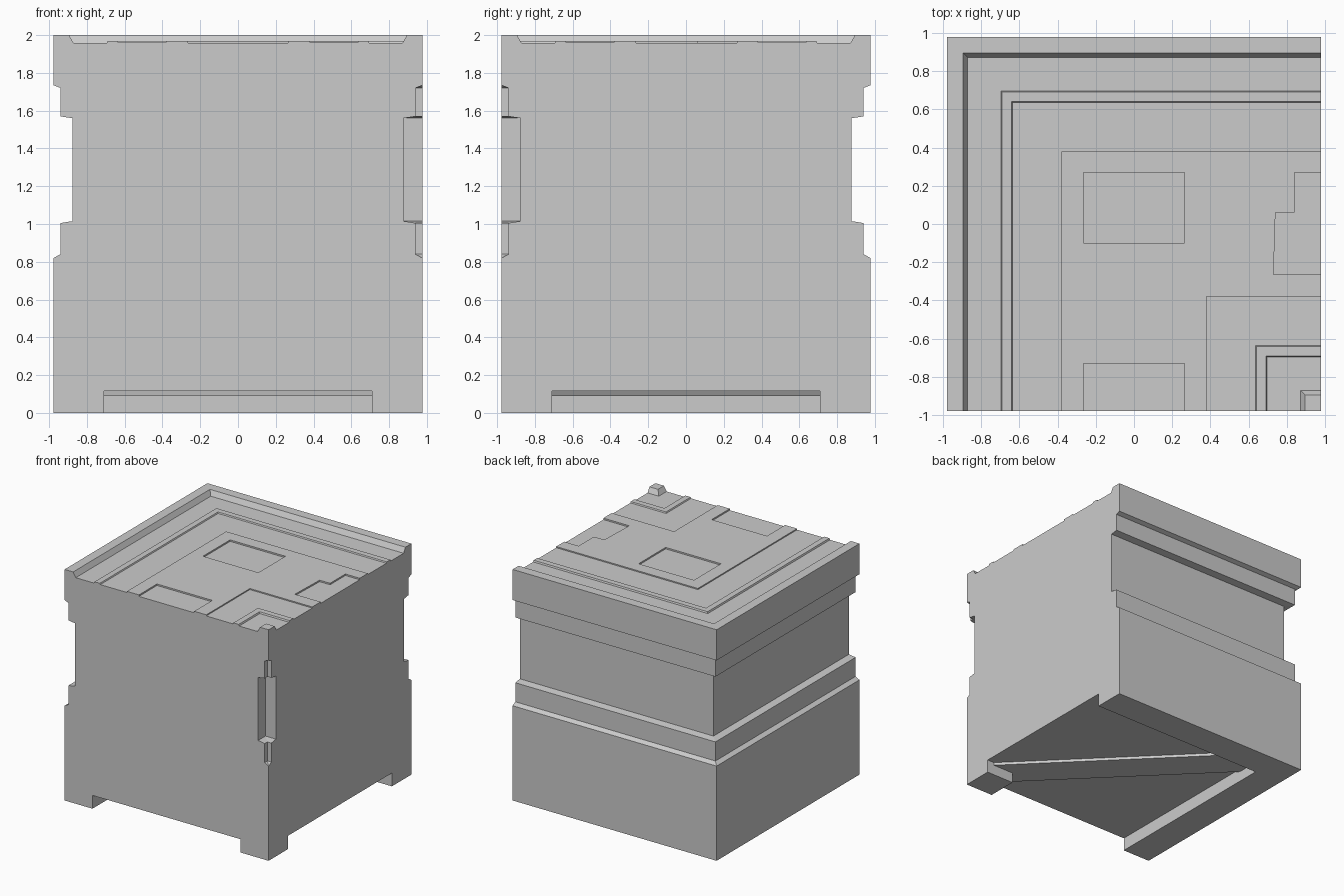
import bpy, bmesh, math

if "Cube" in bpy.data.objects:
    bpy.data.objects.remove(bpy.data.objects["Cube"])

H = 0.977  # half width of the block

stone = bpy.data.materials.new("stone_grey")
stone.diffuse_color = (0.6, 0.6, 0.6, 1)
stone.use_nodes = True
stone.node_tree.nodes["Principled BSDF"].inputs["Base Color"].default_value = stone.diffuse_color


def finish(name, bm):
    bmesh.ops.recalc_face_normals(bm, faces=bm.faces)
    me = bpy.data.meshes.new(name)
    bm.to_mesh(me)
    bm.free()
    me.materials.append(stone)
    ob = bpy.data.objects.new(name, me)
    bpy.context.collection.objects.link(ob)
    return ob


def prism(name, pts, z0, z1):
    bm = bmesh.new()
    lo = [bm.verts.new((x, y, z0)) for x, y in pts]
    hi = [bm.verts.new((x, y, z1)) for x, y in pts]
    bm.faces.new(lo)
    bm.faces.new(hi)
    for i in range(len(pts)):
        j = (i + 1) % len(pts)
        bm.faces.new((lo[i], lo[j], hi[j], hi[i]))
    return finish(name, bm)


# Wall section: stepped side groove, repeated mirrored on the inner corner
side = [(H, 0), (H, 0.82), (0.94, 0.84), (0.94, 1.005), (0.877, 1.015),
        (0.877, 1.56), (0.94, 1.57), (0.94, 1.72), (H, 1.735), (H, 2)]
# Top trim: rim, thin raised strip and raised central walkway
LOW, RAISED = 1.957, 1.97
trim = [(0.895, 2), (0.87, LOW), (0.695, LOW), (0.69, RAISED),
        (0.64, RAISED), (0.635, 1.96), (0.38, 1.96), (0.38, RAISED)]
foot = [(0.71, 0), (0.71, 0.115)]

half = foot[::-1] + side + trim
section = [(-c, z) for c, z in half] + [(c, z) for c, z in half[::-1]]

# Sweep the section around the corner
bm = bmesh.new()
rows = [[bm.verts.new(p) for p in ((c, -H, z), (c, -c, z), (H, -c, z))]
        for c, z in section]
bm.faces.new([r[0] for r in rows])
bm.faces.new([r[2] for r in rows])
for i, a in enumerate(rows):
    b = rows[(i + 1) % len(rows)]
    for k in range(2):
        bm.faces.new((a[k], a[k + 1], b[k + 1], b[k]))
bmesh.ops.remove_doubles(bm, verts=bm.verts, dist=1e-5)
body = finish("corner_block", bm)

# Shallow sunken panels in the walkway
W = 0.265
panels = {
    "middle_panel_cutter": [(-W, -0.1), (W, -0.1), (W, 0.27), (-W, 0.27)],
    "front_panel_cutter": [(-W, -1.1), (W, -1.1), (W, -0.73), (-W, -0.73)],
    "right_panel_cutter": [(0.73, -W), (1.1, -W), (1.1, 0.27), (0.84, 0.27),
                           (0.84, 0.06), (0.74, 0.06)],
}
cutters = [prism(n, pts, LOW, 2.1) for n, pts in panels.items()]
for cutter in cutters:
    mod = body.modifiers.new(cutter.name, 'BOOLEAN')
    mod.operation = 'DIFFERENCE'
    mod.solver = 'EXACT'
    mod.object = cutter
    cutter.hide_render = True

# Diagonal beam under the block, from the small foot to the inner corner
e, w = 0.81, 0.1
prism("underside_beam", [(e + w, -e + w), (-e + w, e + w),
                         (-e - w, e - w), (e - w, -e - w)], 0.09, 0.16)
